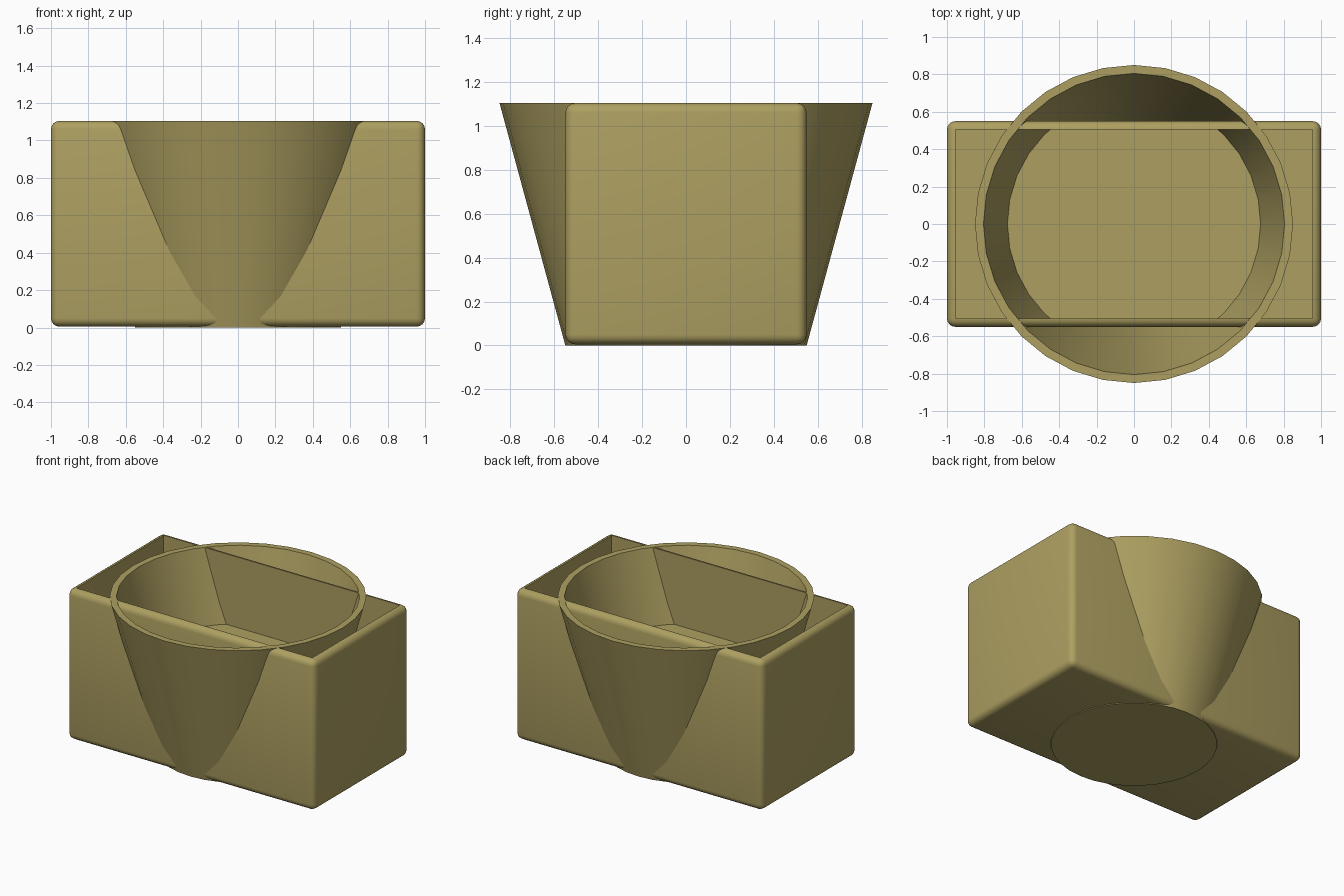
import bpy, bmesh, math
from mathutils import Vector

if "Cube" in bpy.data.objects:
    bpy.data.objects.remove(bpy.data.objects["Cube"])

mat = bpy.data.materials.new("olive_clay")
mat.diffuse_color = (0.42, 0.35, 0.12, 1)
mat.use_nodes = True
mat.node_tree.nodes["Principled BSDF"].inputs["Base Color"].default_value = mat.diffuse_color


def finish(bm, name):
    bmesh.ops.recalc_face_normals(bm, faces=bm.faces)
    me = bpy.data.meshes.new(name)
    bm.to_mesh(me)
    bm.free()
    ob = bpy.data.objects.new(name, me)
    bpy.context.collection.objects.link(ob)
    me.materials.append(mat)
    bpy.context.view_layer.objects.active = ob
    ob.select_set(True)
    bpy.ops.object.shade_smooth_by_angle(angle=math.radians(35))
    ob.select_set(False)


# Rectangular trough: rounded outer edges, recessed open top
bm = bmesh.new()
bmesh.ops.create_cube(bm, size=1)
for v in bm.verts:
    v.co = Vector((v.co.x * 2, v.co.y * 1.1, v.co.z * 1.1 + 0.555))
outer = list(bm.edges)
top = max(bm.faces, key=lambda f: f.calc_center_median().z)
bmesh.ops.inset_region(bm, faces=[top], thickness=0.065)
rim = list(top.edges)
ext = bmesh.ops.extrude_discrete_faces(bm, faces=[top])
for v in ext["faces"][0].verts:
    v.co.z = 0.59
outer = [e for e in bm.edges
         if all(abs(v.co.x) > 0.99 for v in e.verts)]
rim = [e for e in bm.edges
       if all(abs(v.co.x) < 0.99 and v.co.z > 1.1 for v in e.verts)]
bmesh.ops.bevel(bm, geom=outer, offset=0.045, segments=4, profile=0.5, affect='EDGES')
rim = [e for e in bm.edges
       if all(abs(v.co.x) < 0.94 and abs(v.co.y) < 0.49 and v.co.z > 1.1 for v in e.verts)]
bmesh.ops.bevel(bm, geom=rim, offset=0.012, segments=2, profile=0.5, affect='EDGES')
finish(bm, "trough")

# Tapered round cup passing through the trough
bm = bmesh.new()
N = 32
profile = [(0.55, 0), (0.85, 1.105), (0.805, 1.105), (0.54, 0.04)]
rings = [[bm.verts.new((r * math.cos(2 * math.pi * i / N),
                        r * math.sin(2 * math.pi * i / N), z)) for i in range(N)]
         for r, z in profile]
for a, b in zip(rings, rings[1:]):
    for i in range(N):
        j = (i + 1) % N
        bm.faces.new((a[i], a[j], b[j], b[i]))
bm.faces.new(rings[0])
bm.faces.new(rings[-1])
finish(bm, "cup")
